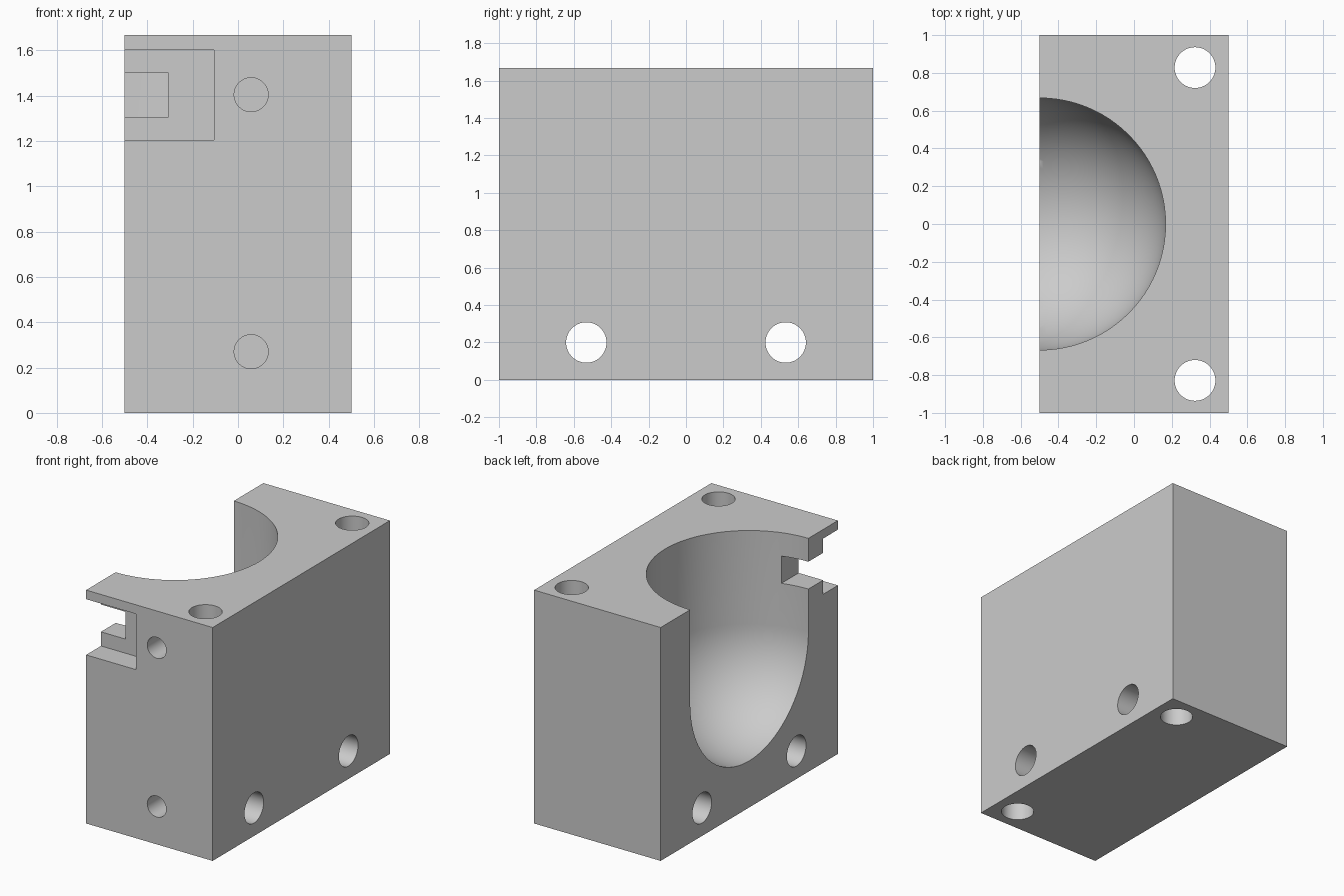
import bpy, bmesh
from math import sin, cos, pi
from mathutils import Matrix, Vector

cube = bpy.data.objects.get("Cube")
if cube:
    bpy.data.objects.remove(cube, do_unlink=True)

HEIGHT = 1.667
BORE_R = 0.667
EDGE = -0.5  # open side of the block


def finish(bm, name):
    bmesh.ops.recalc_face_normals(bm, faces=bm.faces)
    mesh = bpy.data.meshes.new(name)
    bm.to_mesh(mesh)
    bm.free()
    obj = bpy.data.objects.new(name, mesh)
    bpy.context.collection.objects.link(obj)
    return obj


def box(name, low, high):
    low, high = Vector(low), Vector(high)
    bm = bmesh.new()
    bmesh.ops.create_cube(bm, size=1, matrix=Matrix.Translation((low + high) / 2)
                          @ Matrix.Diagonal((high - low).to_4d()))
    return finish(bm, name)


def rod(name, start, end, radius):
    start, end = Vector(start), Vector(end)
    axis = end - start
    turn = axis.to_track_quat('Z', 'Y').to_matrix().to_4x4()
    bm = bmesh.new()
    bmesh.ops.create_cone(bm, cap_ends=True, segments=64, radius1=radius, radius2=radius,
                          depth=axis.length, matrix=Matrix.Translation((start + end) / 2) @ turn)
    return finish(bm, name)


def round_bottom_bore(name, centre_z, top_z, steps=24):
    # Revolved profile: quarter arc, straight wall, flat cap
    bm = bmesh.new()
    points = [(BORE_R * sin(a), centre_z - BORE_R * cos(a))
              for a in (i * pi / 2 / steps for i in range(steps + 1))]
    points += [(BORE_R, top_z), (0, top_z)]
    verts = [bm.verts.new((EDGE + r, 0, z)) for r, z in points]
    edges = [bm.edges.new(pair) for pair in zip(verts, verts[1:])]
    bmesh.ops.spin(bm, geom=verts + edges, cent=(EDGE, 0, 0), axis=(0, 0, 1),
                   angle=2 * pi, steps=96)
    bmesh.ops.remove_doubles(bm, verts=bm.verts, dist=0.0001)
    return finish(bm, name)


# Main block
block = box("bored_block", (EDGE, -1, 0), (0.5, 1, HEIGHT))

# Half bore with spherical bottom, stepped side notch
cutters = [
    round_bottom_bore("bore_cutter", 1.0, 2.0),
    box("notch_recess_cutter", (-0.8, -1.2, 1.204), (-0.107, -0.833, 1.602)),
    box("notch_slot_cutter", (-0.8, -1.1, 1.305), (-0.307, -0.5, 1.5)),
]
# Through holes, mirrored front to back
for side in (-1, 1):
    cutters.append(rod("vertical_hole_cutter", (0.323, side * 0.828, -0.1),
                       (0.323, side * 0.828, 2), 0.108))
    cutters.append(rod("cross_hole_cutter", (-0.7, side * 0.533, 0.2),
                       (0.7, side * 0.533, 0.2), 0.108))
# Blind holes in the front face
for z in (0.27, 1.404):
    cutters.append(rod("front_hole_cutter", (0.058, -1.1, z), (0.058, -0.7, z), 0.075))

bpy.context.view_layer.objects.active = block
for cutter in cutters:
    cutter.hide_render = True
    mod = block.modifiers.new(cutter.name, 'BOOLEAN')
    mod.operation = 'DIFFERENCE'
    mod.solver = 'EXACT'
    mod.object = cutter
    bpy.ops.object.modifier_apply(modifier=mod.name)
for cutter in cutters:
    bpy.data.objects.remove(cutter, do_unlink=True)

# Single grey material
grey = bpy.data.materials.new("plain_grey")
grey.use_nodes = True
colour = (0.6, 0.6, 0.6, 1)
grey.diffuse_color = colour
grey.node_tree.nodes["Principled BSDF"].inputs["Base Color"].default_value = colour
block.data.materials.clear()
block.data.materials.append(grey)

# Smooth bores, crisp edges
bpy.ops.object.select_all(action='DESELECT')
block.select_set(True)
bpy.ops.object.shade_smooth_by_angle(angle=pi / 6)
